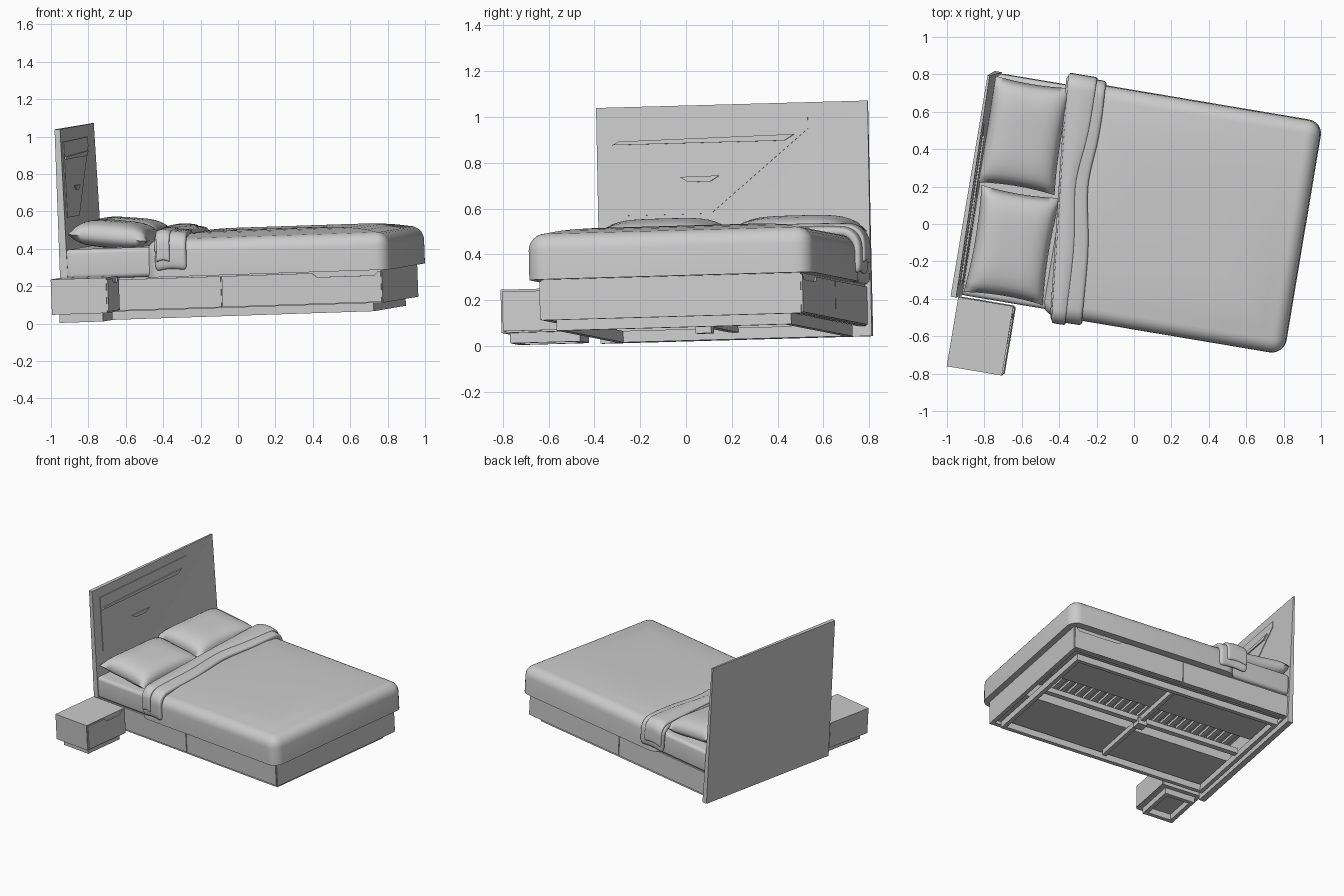
import bpy, bmesh, math
from mathutils import Matrix, Vector

if "Cube" in bpy.data.objects:
    bpy.data.objects.remove(bpy.data.objects["Cube"])

grey = bpy.data.materials.new("plain_grey")
grey.use_nodes = True
COLOUR = (0.6, 0.6, 0.6, 1)
grey.diffuse_color = COLOUR
grey.node_tree.nodes["Principled BSDF"].inputs["Base Color"].default_value = COLOUR

# Bed frame of reference: u along the length, v across, w up (turned and slightly tilted)
turn = math.radians(-9.5)
w_axis = Vector((-0.037, -0.022, 1)).normalized()
v_axis = w_axis.cross(Vector((math.cos(turn), math.sin(turn), 0))).normalized()
u_axis = v_axis.cross(w_axis)
FRAME = Matrix((u_axis, v_axis, w_axis)).transposed().to_4x4()
FRAME.translation = Vector((0, 0, 0.052)) + v_axis * 0.083


def finish(name, bm, smooth=None):
    bmesh.ops.recalc_face_normals(bm, faces=bm.faces)
    mesh = bpy.data.meshes.new(name)
    bm.to_mesh(mesh)
    bm.free()
    mesh.materials.append(grey)
    ob = bpy.data.objects.new(name, mesh)
    bpy.context.collection.objects.link(ob)
    ob.matrix_world = FRAME
    if smooth:
        bpy.ops.object.select_all(action="DESELECT")
        ob.select_set(True)
        bpy.context.view_layer.objects.active = ob
        bpy.ops.object.shade_smooth_by_angle(angle=math.radians(smooth))
    return ob


def box_bm(u, v, w):
    bm = bmesh.new()
    bmesh.ops.create_cube(bm, size=1)
    for p in bm.verts:
        p.co = [lo + (c + 0.5) * (hi - lo) for c, (lo, hi) in zip(p.co, (u, v, w))]
    return bm


def box(name, u, v, w):
    return finish(name, box_bm(u, v, w))


def prism(name, points, near, far):
    """Join two copies of an outline, placed by the functions near and far."""
    bm = bmesh.new()
    a = [bm.verts.new(near(*p)) for p in points]
    b = [bm.verts.new(far(*p)) for p in points]
    bm.faces.new(a)
    bm.faces.new(b[::-1])
    for i in range(len(a)):
        j = (i + 1) % len(a)
        bm.faces.new((a[i], b[i], b[j], a[j]))
    return finish(name, bm)


def ring(name, u, v, w, t):
    """Open rectangular frame of four boards."""
    for i, (a, b) in enumerate(((u[0], u[0] + t), (u[1] - t, u[1]))):
        box(f"{name}_end_{i}", (a, b), v, w)
    for i, (a, b) in enumerate(((v[0], v[0] + t), (v[1] - t, v[1]))):
        box(f"{name}_side_{i}", (u[0] + t, u[1] - t), (a, b), w)


# Base: carcass boards, drawer boxes, plinth, beams and slats
ring("base", (-0.85, 0.87), (-0.575, 0.575), (0.045, 0.225), 0.03)
for s, side in ((-1, "right"), (1, "left")):
    box(f"{side}_drawer_box", (-0.82, 0.84), sorted((s * 0.16, s * 0.545)), (0.07, 0.2))
box("mattress_deck", (-0.82, 0.84), (-0.545, 0.545), (0.215, 0.225))
for i in range(26):
    u = -0.78 + i * 0.062
    box(f"slat_{i}", (u, u + 0.035), (-0.16, 0.16), (0.19, 0.21))
ring("plinth", (-0.8, 0.81), (-0.52, 0.52), (0, 0.05), 0.03)
box("centre_beam", (-0.77, 0.78), (-0.02, 0.02), (0.03, 0.07))
box("cross_beam", (-0.015, 0.015), (-0.49, 0.49), (0.03, 0.07))
box("centre_foot", (-0.035, 0.035), (-0.035, 0.035), (0, 0.05))

# Drawer fronts with a grip notch at the top
for s, side in ((-1, "right"), (1, "left")):
    def out(d, s=s):
        return lambda u, w: (u, s * d, w)
    prism(f"{side}_head_drawer", [(-0.845, 0.05), (-0.003, 0.05), (-0.003, 0.215), (-0.845, 0.215)],
          out(0.575), out(0.583))
    prism(f"{side}_foot_drawer",
          [(0.003, 0.05), (0.865, 0.05), (0.865, 0.215), (0.85, 0.215), (0.83, 0.193),
           (0.52, 0.193), (0.49, 0.215), (0.003, 0.215)], out(0.575), out(0.583))


# Headboard: plate thinning towards one top corner, split along the diagonal
def face_u(v, w):
    return -0.84 - 0.015 * (v + 0.6) + 0.0146 * (1.03 - w)


bm = bmesh.new()
corners = [(-0.6, 1.03), (0.6, 1.03), (0.6, 0), (-0.6, 0)]
back = [bm.verts.new((-0.87, v, w)) for v, w in corners]
front = [bm.verts.new((face_u(v, w) + (0.012 if v > 0 and w == 0 else 0), v, w)) for v, w in corners]
bm.faces.new(back)
bm.faces.new((front[0], front[1], front[3]))
bm.faces.new((front[1], front[2], front[3]))
for i in range(4):
    j = (i + 1) % 4
    bm.faces.new((back[i], back[j], front[j], front[i]))
finish("headboard", bm)


# Raised headboard panel and tapered ledges
def raised(d):
    return lambda v, w: (face_u(v, w) + d, v, w)


prism("headboard_panel", [(-0.53, 0.555), (-0.1, 0.555), (0.335, 0.915), (0.335, 0.965), (-0.53, 0.96)],
      raised(-0.005), raised(0.005))
prism("upper_ledge", [(-0.53, 0.865), (0.23, 0.865), (0.275, 0.892), (-0.5, 0.88)],
      raised(0), raised(0.014))
prism("lower_ledge", [(-0.2, 0.695), (-0.1, 0.695), (-0.06, 0.72), (-0.235, 0.718)],
      raised(0), raised(0.012))

# Nightstand with plinth frame and notched drawer
box("nightstand", (-0.855, -0.556), (-0.993, -0.618), (0.048, 0.237))
ring("nightstand_plinth", (-0.82, -0.585), (-0.96, -0.65), (0.003, 0.048), 0.03)
prism("nightstand_drawer",
      [(-0.985, 0.055), (-0.626, 0.055), (-0.626, 0.228), (-0.66, 0.228), (-0.68, 0.205),
       (-0.8, 0.205), (-0.82, 0.228), (-0.985, 0.228)],
      lambda v, w: (-0.556, v, w), lambda v, w: (-0.548, v, w))


# Mattress and quilt: rounded blocks
def cushion(name, u, v, w, radius):
    bm = box_bm(u, v, w)
    bmesh.ops.bevel(bm, geom=bm.edges[:], offset=radius, segments=5, profile=0.5, affect="EDGES")
    return finish(name, bm, 50)


cushion("mattress", (-0.84, 0.8), (-0.6, 0.6), (0.225, 0.385), 0.025)

bm = box_bm((-0.4, 0.915), (-0.63, 0.63), (0.222, 0.425))
top = [e for e in bm.edges if all(p.co.z > 0.3 for p in e.verts)]
upright = [e for e in bm.edges if abs(e.verts[0].co.z - e.verts[1].co.z) > 0.1]
bmesh.ops.bevel(bm, geom=top + upright, offset=0.075, segments=6, profile=0.5, affect="EDGES")
lid = max(bm.faces, key=lambda f: f.calc_center_median().z)
rim = lid.edges[:]
for k in range(6):
    bmesh.ops.inset_region(bm, faces=[lid], thickness=0.08)
    c = lid.calc_center_median()
    for p in lid.verts:
        p.co.z += 0.012 * 0.6 ** k
finish("quilt", bm, 60)


# Folded quilt edge: wavy bands draped over the bed
def left_u(v):
    return -0.41 - 0.1 * v


def right_u(v):
    return -0.215 - 0.065 * v - 0.045 * math.exp(-((v - 0.08) / 0.2) ** 2)


def drape(name, start, end, lift, thick, hang):
    half, arc = 0.635 + lift, 0.07
    path = [(-half, hang), (-half, 0.33)]
    path += [(-half + arc * (1 - math.cos(a)), 0.365 + arc * math.sin(a) + lift)
             for a in (math.radians(d) for d in range(0, 91, 18))]
    path += [(v, 0.438 + lift) for v in (-0.45, -0.32, -0.2, -0.08)]
    path += [(-v, w) for v, w in reversed(path)]
    bm = bmesh.new()
    rows = []
    for v, w in path:
        a, b = start(v), end(v)
        rows.append([bm.verts.new((a + (b - a) * t / 6, v, w + 0.012 * math.sin(math.pi * t / 6)))
                     for t in range(7)])
    for r, s in zip(rows, rows[1:]):
        for i in range(6):
            bm.faces.new((r[i], r[i + 1], s[i + 1], s[i]))
    ob = finish(name, bm, 80)
    solid = ob.modifiers.new("thickness", "SOLIDIFY")
    solid.thickness, solid.offset = thick, 0
    soft = ob.modifiers.new("soft", "SUBSURF")
    soft.levels = soft.render_levels = 2


drape("quilt_fold", left_u, right_u, 0, 0.04, 0.25)
drape("quilt_fold_top", lambda v: left_u(v) + 0.01, lambda v: right_u(v) - 0.07 + 0.03 * v,
      0.02, 0.025, 0.3)


# Pillows: two puffed grids welded at a pinched seam
def pillow(name, u, v, tilt):
    bm = bmesh.new()
    for height in (0.085, -0.06):
        grid = bmesh.ops.create_grid(bm, x_segments=20, y_segments=20, size=1)["verts"]
        for p in grid:
            x, y, _ = p.co
            puff = max(0, (1 - x ** 4) * (1 - y ** 4)) ** 0.5
            p.co = (x * 0.215 * (1 - 0.07 * (1 - y * y)), y * 0.29 * (1 - 0.05 * (1 - x * x)),
                    height * puff)
    bmesh.ops.remove_doubles(bm, verts=bm.verts, dist=0.0005)
    bmesh.ops.transform(bm, verts=bm.verts, matrix=Matrix.Translation((u, v, 0.44))
                        @ Matrix.Rotation(tilt, 4, "Y"))
    finish(name, bm, 75)


pillow("left_pillow", -0.645, 0.3, 0.1)
pillow("right_pillow", -0.61, -0.29, 0.12)
